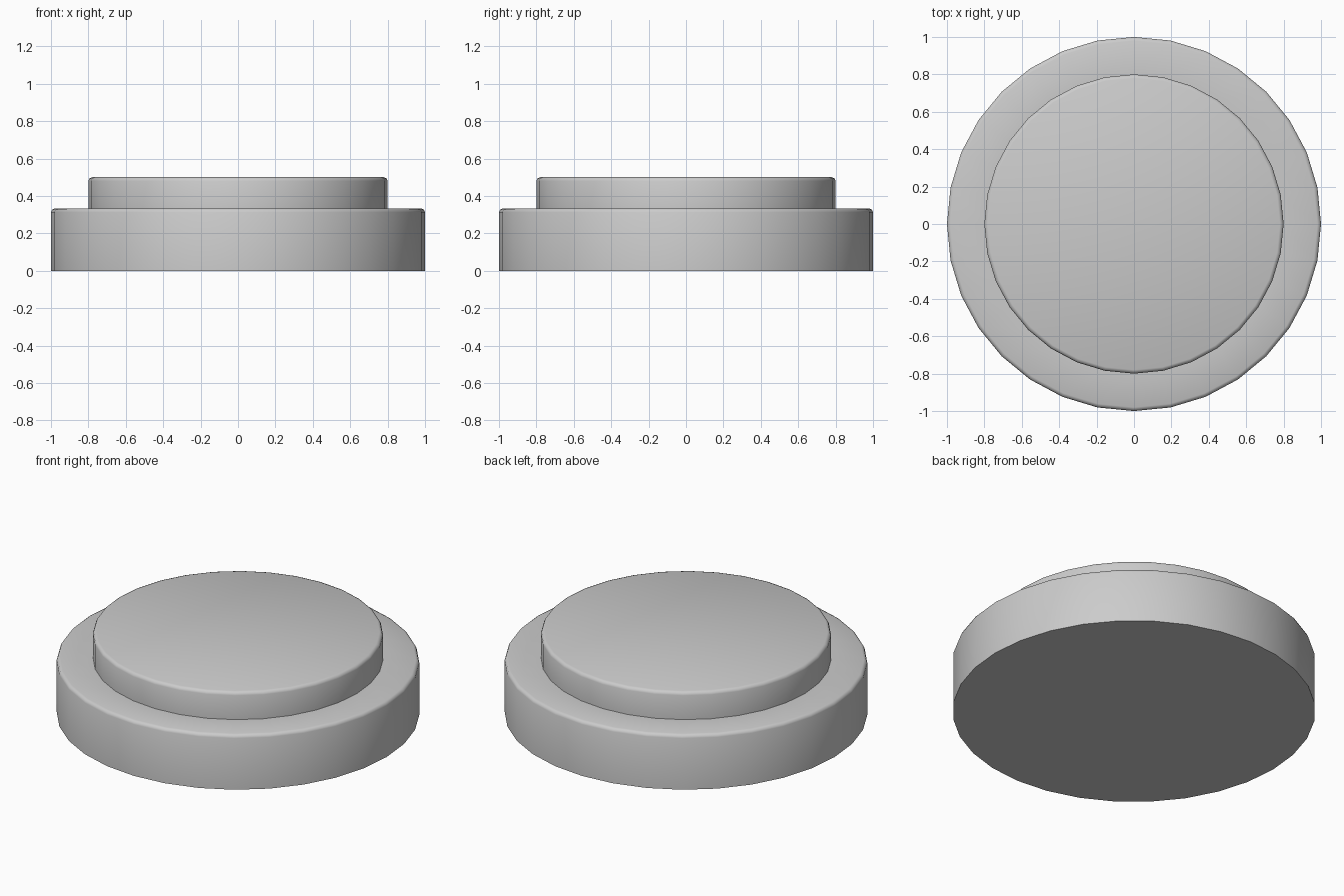
import bpy, bmesh
from math import sin, cos, pi, radians

if "Cube" in bpy.data.objects:
    bpy.data.objects.remove(bpy.data.objects["Cube"])

SIDES = 32
BEVEL = 0.02


def rounded_edge(radius, top, steps=2):
    """Profile points of a small rounded rim, from wall to top face."""
    return [(radius - BEVEL + BEVEL * cos(a), top - BEVEL + BEVEL * sin(a))
            for a in (pi / 2 * i / steps for i in range(steps + 1))]


def lathe(name, profile):
    bm = bmesh.new()
    rings = [[bm.verts.new((r * cos(2 * pi * i / SIDES), r * sin(2 * pi * i / SIDES), z))
              for i in range(SIDES)] for r, z in profile]
    for low, high in zip(rings, rings[1:]):
        for i in range(SIDES):
            j = (i + 1) % SIDES
            bm.faces.new((low[i], low[j], high[j], high[i]))
    # flat caps
    bm.faces.new(rings[0][::-1])
    bm.faces.new(rings[-1])
    mesh = bpy.data.meshes.new(name)
    bm.to_mesh(mesh)
    bm.free()
    obj = bpy.data.objects.new(name, mesh)
    bpy.context.collection.objects.link(obj)
    bpy.ops.object.select_all(action='DESELECT')
    obj.select_set(True)
    bpy.context.view_layer.objects.active = obj
    bpy.ops.object.shade_smooth_by_angle(angle=radians(50))
    return obj


# wide lower tier, then narrower raised tier, in one continuous profile
lathe("stepped_disc",
      [(1.0, 0.0)] + rounded_edge(1.0, 0.333)
      + [(0.8, 0.333)] + rounded_edge(0.8, 0.5))
